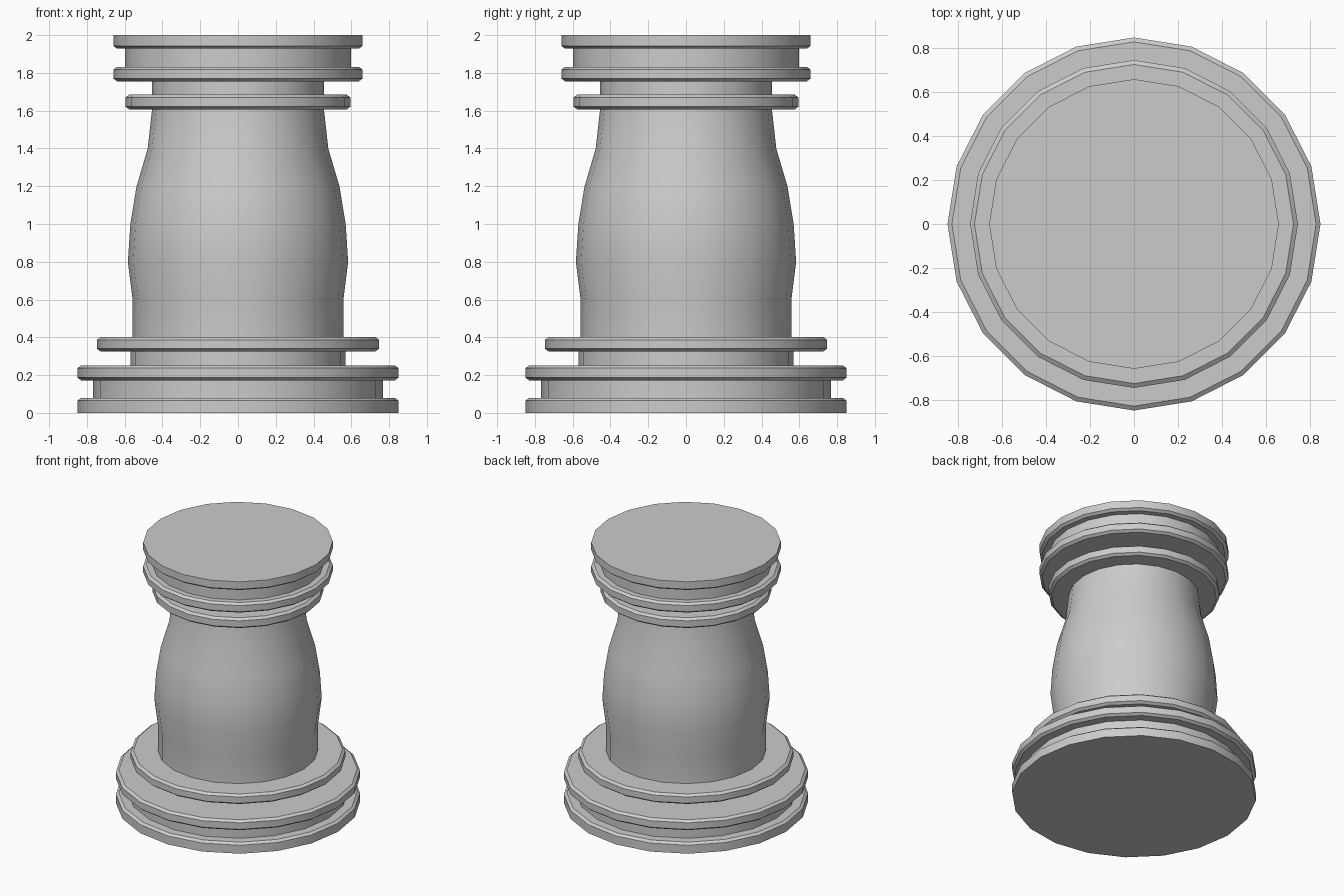
import bpy, bmesh
from math import cos, sin, pi, radians

if "Cube" in bpy.data.objects:
    bpy.data.objects.remove(bpy.data.objects["Cube"])

SIDES = 20


def ring(radius, z0, z1, low=True, high=True, inset=0.02, drop=0.015):
    """Profile of a round moulding, chamfered on its lower and/or upper rim."""
    pts = [(radius - inset, z0), (radius, z0 + drop)] if low else [(radius, z0)]
    pts += [(radius, z1 - drop), (radius - inset, z1)] if high else [(radius, z1)]
    return pts


def neck(radius, z0, z1):
    return [(radius, z0), (radius, z1)]


def lathe(name, profile):
    """Spin a profile round z into a closed solid."""
    bm = bmesh.new()
    loops = [[bm.verts.new((r * cos(2 * pi * i / SIDES), r * sin(2 * pi * i / SIDES), z))
              for i in range(SIDES)] for r, z in profile]
    for a, b in zip(loops, loops[1:]):
        for i in range(SIDES):
            j = (i + 1) % SIDES
            bm.faces.new((a[i], a[j], b[j], b[i]))
    bm.faces.new(loops[0][::-1])
    bm.faces.new(loops[-1])
    mesh = bpy.data.meshes.new(name)
    bm.to_mesh(mesh)
    bm.free()
    obj = bpy.data.objects.new(name, mesh)
    bpy.context.collection.objects.link(obj)
    bpy.ops.object.select_all(action='DESELECT')
    obj.select_set(True)
    bpy.context.view_layer.objects.active = obj
    bpy.ops.object.shade_smooth_by_angle(angle=radians(30))
    return obj


# Stepped base
base = (ring(0.85, 0.0, 0.08, low=False) + neck(0.767, 0.08, 0.172)
        + ring(0.85, 0.172, 0.252) + neck(0.57, 0.252, 0.325)
        + ring(0.747, 0.325, 0.402))

# Swelling shaft
shaft = [(0.558, 0.402), (0.558, 0.6), (0.583, 0.8), (0.57, 1.0),
         (0.537, 1.2), (0.478, 1.4), (0.455, 1.606)]

# Collar and flat top
top = (ring(0.595, 1.606, 1.685) + neck(0.455, 1.685, 1.755)
       + ring(0.66, 1.755, 1.832) + neck(0.598, 1.832, 1.928)
       + ring(0.66, 1.928, 2.0, high=False))

lathe("pedestal_column", base + shaft + top)
